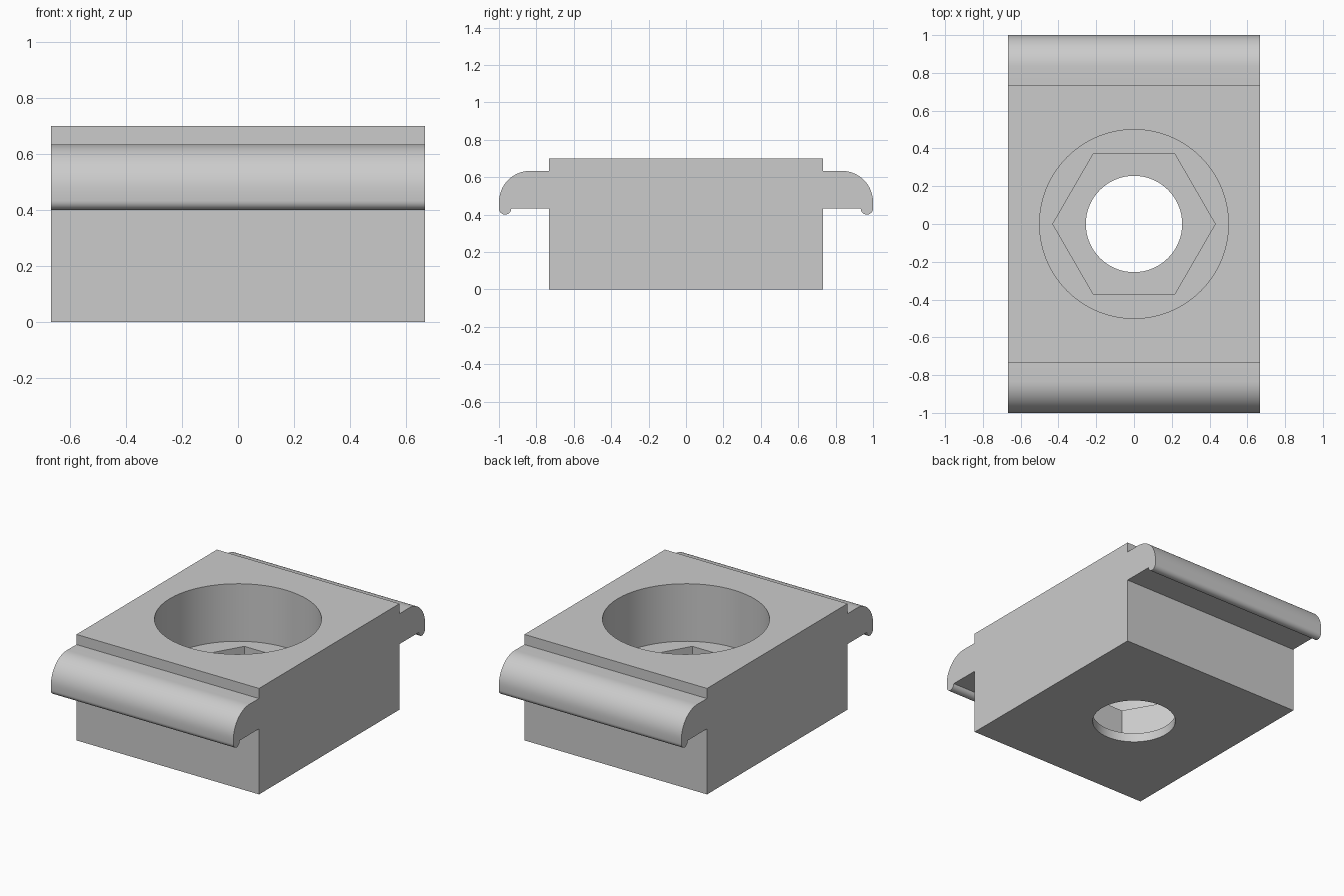
import bpy, bmesh
from math import pi, sin, cos, radians

cube = bpy.data.objects.get("Cube")
if cube:
    bpy.data.objects.remove(cube, do_unlink=True)

HALF_WIDTH = 0.667

grey = bpy.data.materials.new("light_grey")
grey.use_nodes = True
grey.diffuse_color = (0.6, 0.6, 0.6, 1)
grey.node_tree.nodes["Principled BSDF"].inputs["Base Color"].default_value = (0.6, 0.6, 0.6, 1)


def arc(cy, cz, r, start, end, steps):
    angles = [radians(start + (end - start) * i / steps) for i in range(steps + 1)]
    return [(cy + r * cos(a), cz + r * sin(a)) for a in angles]


# Half profile from the base up: block side, hooked lip, rounded shoulder, raised top
half = [(0.733, 0), (0.733, 0.433)]
half += arc(0.967, 0.433, 0.033, 180, 360, 12)
half += arc(0.833, 0.467, 0.167, 0, 90, 16)
half += [(0.733, 0.633), (0.733, 0.7)]
profile = half + [(-y, z) for y, z in reversed(half)]

# Extrude the profile across the width
bm = bmesh.new()
face = bm.faces.new([bm.verts.new((-HALF_WIDTH, y, z)) for y, z in profile])
ext = bmesh.ops.extrude_face_region(bm, geom=[face])
verts = [g for g in ext["geom"] if isinstance(g, bmesh.types.BMVert)]
bmesh.ops.translate(bm, verts=verts, vec=(2 * HALF_WIDTH, 0, 0))
bmesh.ops.recalc_face_normals(bm, faces=bm.faces)
mesh = bpy.data.meshes.new("clamp_block")
bm.to_mesh(mesh)
bm.free()
block = bpy.data.objects.new("clamp_block", mesh)
bpy.context.collection.objects.link(block)
mesh.materials.append(grey)


def cut(name, sides, radius, bottom, top):
    """Cut a vertical prism out of the block, then remove the cutter."""
    bpy.ops.mesh.primitive_cylinder_add(
        vertices=sides, radius=radius, depth=top - bottom,
        location=(0, 0, (top + bottom) / 2), rotation=(0, 0, pi / 2))
    cutter = bpy.context.object
    cutter.name = name
    cutter.hide_render = True
    cutter.data.materials.append(grey)
    mod = block.modifiers.new(name, "BOOLEAN")
    mod.operation = "DIFFERENCE"
    mod.solver = "EXACT"
    mod.object = cutter
    bpy.context.view_layer.objects.active = block
    bpy.ops.object.modifier_apply(modifier=name)
    bpy.data.objects.remove(cutter, do_unlink=True)


# Round counterbore, hexagonal nut pocket and bolt hole
cut("counterbore", 64, 0.5, 0.32, 1)
cut("nut_pocket", 6, 0.43, 0.06, 0.5)
cut("bolt_hole", 64, 0.255, -0.2, 0.2)

bpy.ops.object.select_all(action="DESELECT")
block.select_set(True)
bpy.context.view_layer.objects.active = block
bpy.ops.object.shade_smooth_by_angle(angle=radians(30))
